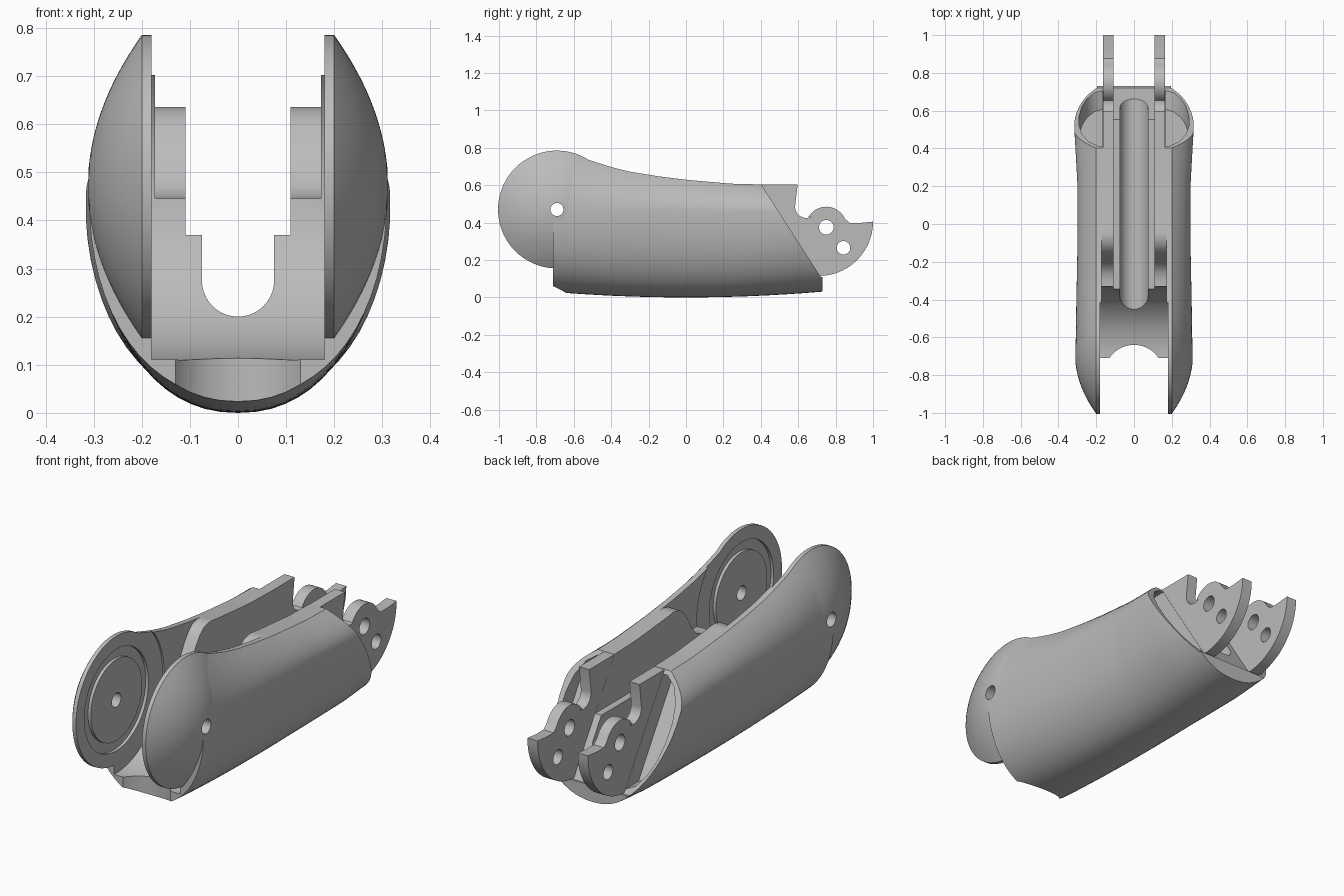
import bpy, bmesh
from math import sin, cos, pi, radians

cube = bpy.data.objects.get("Cube")
if cube:
    bpy.data.objects.remove(cube)

grey = bpy.data.materials.new("plain_grey")
grey.use_nodes = True
grey.diffuse_color = (0.5, 0.5, 0.5, 1)
grey.node_tree.nodes["Principled BSDF"].inputs["Base Color"].default_value = (0.5, 0.5, 0.5, 1)

PIVOT = (-0.69, 0.47)  # y, z of the joint axis


def loft(name, rings, cyclic=False):
    """Skin closed rings of points; cap the ends unless cyclic."""
    bm = bmesh.new()
    rows = [[bm.verts.new(p) for p in ring] for ring in rings]
    pairs = list(zip(rows, rows[1:])) + ([(rows[-1], rows[0])] if cyclic else [])
    for a, b in pairs:
        for i in range(len(a)):
            bm.faces.new((a[i - 1], a[i], b[i], b[i - 1]))
    if not cyclic:
        bm.faces.new(rows[0])
        bm.faces.new(rows[-1])
    bmesh.ops.recalc_face_normals(bm, faces=bm.faces)
    mesh = bpy.data.meshes.new(name)
    bm.to_mesh(mesh)
    bm.free()
    mesh.materials.append(grey)
    obj = bpy.data.objects.new(name, mesh)
    bpy.context.collection.objects.link(obj)
    return obj


def prism_x(name, outline, x0, x1):
    """Extrude a (y, z) outline along x."""
    return loft(name, [[(x, y, z) for y, z in outline] for x in (x0, x1)])


def arc(cy, cz, r, a0, a1, n):
    angles = [radians(a0 + (a1 - a0) * i / n) for i in range(n + 1)]
    return [(cy + r * cos(a), cz + r * sin(a)) for a in angles]


def circle(cy, cz, r, n=48):
    return arc(cy, cz, r, 0, 360, n)[:-1]


def activate(obj):
    bpy.ops.object.select_all(action='DESELECT')
    obj.select_set(True)
    bpy.context.view_layer.objects.active = obj


def cut(obj, cutter):
    cutter.hide_render = True
    mod = obj.modifiers.new("cut", 'BOOLEAN')
    mod.operation, mod.solver, mod.object = 'DIFFERENCE', 'EXACT', cutter
    activate(obj)
    bpy.ops.object.modifier_apply(modifier=mod.name)
    bpy.data.objects.remove(cutter)


def smooth(obj, angle=30):
    activate(obj)
    bpy.ops.object.shade_smooth_by_angle(angle=radians(angle))


def lerp_table(table, y):
    for (y0, v0), (y1, v1) in zip(table, table[1:]):
        if y <= y1:
            return v0 + (v1 - v0) * (y - y0) / (y1 - y0)
    return table[-1][1]


# Shell body: rounded keel below, tapering shoulders above
TOP = [(-0.71, .783), (-.66, .783), (-.6, .768), (-.52, .735), (-.4, .697), (-.3, .672),
       (-.15, .648), (0, .629), (.24, .608), (.4, .604), (.73, .604)]
WIDTH = [(-.71, .31), (-.45, .306), (-.1, .299), (.2, .299), (.4, .31), (.55, .319), (.73, .312)]


def section(y):
    top, w = lerp_table(TOP, y), lerp_table(WIDTH, y)
    low, mid, p = 0.03 * (y / 0.72) ** 2, 0.46, 2.2
    half = []
    for i in range(1, 17):
        a = pi / 2 * i / 16
        half.append((w * sin(a) ** (2 / p), mid - (mid - low) * cos(a) ** (2 / p)))
    for i in range(1, 11):
        u = i / 10
        half.append((0.2 + (w - 0.2) * (1 - u * u), mid + (top - mid) * u))
    return [(0, y, low)] + [(x, y, z) for x, z in half] + [(-x, y, z) for x, z in reversed(half)]


body = loft("shell_body", [section(-0.71 + 1.44 * i / 36) for i in range(37)])

# Slanted rear end
cut(body, prism_x("rear_cut", [(.147, 1), (.72, .11), (1.2, .11), (1.2, 1)], -.5, .5))
# Saddle clearance round the joint, and the open space in front of it
cut(body, prism_x("saddle_cut", circle(*PIVOT, .36, 96), -.18, .18))
# S-shaped ramp up to the side walls
ramp = [(-.8, .445), (-.3, .445), (-.26, .452), (-.23, .47), (-.2, .505), (-.17, .56), (-.14, .6),
        (-.11, .625), (-.07, .635), (0, .637), (0, .9), (-.8, .9)]
cut(body, prism_x("ramp_cut", ramp, -.172, .172))
# Central slot
cut(body, prism_x("slot_cut", [(-1, .37), (1, .37), (1, 1), (-1, 1)], -.109, .109))
# Round-bottomed groove in the slot floor
groove = [(.075, .4)] + arc(0, .275, .075, 0, -180, 20) + [(-.075, .4)]
cut(body, loft("groove_cut", [[(x, y, z) for x, z in groove] for y in (-.9, 1)]))
# Scooped front lip
scoop = circle(0, -.796, .156, 64)
cut(body, loft("scoop_cut", [[(x, y, z) for x, y in scoop] for z in (-.1, .2)]))
# Joint seats and pin hole
cut(body, prism_x("seat_cut", circle(*PIVOT, .25, 64), -.2, .2))
cut(body, prism_x("pin_cut", circle(*PIVOT, .035, 32), -.5, .5))
# Pockets behind the slanted rims
pocket = [(.166, .13), (.21, .15), (.25, .2), (.275, .26), (.29, .34), (.29, .42),
          (.275, .49), (.24, .55), (.19, .585), (.166, .585)]
for s in (1, -1):
    cut(body, loft("pocket_cut", [[(s * x, .72 - (z - .11) * .644 + d, z) for x, z in pocket]
                                  for d in (-.1, .4)]))
smooth(body)

# Domed joint cheeks, spun about the pin axis with a recessed ring inside
dome = [(.315 * (1 - i / 16), .2 + .112 * (1 - (1 - i / 16) ** 2)) for i in range(15)]
profile = [(.035, .18), (.2, .18), (.2, .195), (.25, .195), (.25, .18), (.315, .18)] + dome
profile.append((.035, .2 + .112 * (1 - (.035 / .315) ** 2)))

# Hinge bracket outline
bracket = ([(.35, .603), (.597, .603)] + arc(.643, .485, .06, 180, 300, 10)
           + arc(.75, .375, .11, 150, 25, 14) + [(.875, .398), (.93, .398)]
           + arc(.71, .405, .29, 0, -90, 20) + [(.35, .115)])

for s, side in ((1, "left"), (-1, "right")):
    rings = [[(s * x, PIVOT[0] + r * cos(a), PIVOT[1] + r * sin(a)) for r, x in profile]
             for a in (2 * pi * k / 72 for k in range(72))]
    smooth(loft(side + "_joint_cheek", rings, cyclic=True))

    plate = prism_x(side + "_hinge_bracket", bracket, s * .1095, s * .165)
    for y, z, r in ((.75, .375, .039), (.842, .265, .036)):
        cut(plate, prism_x("bolt_cut", circle(y, z, r, 32), -.5, .5))
    smooth(plate)
